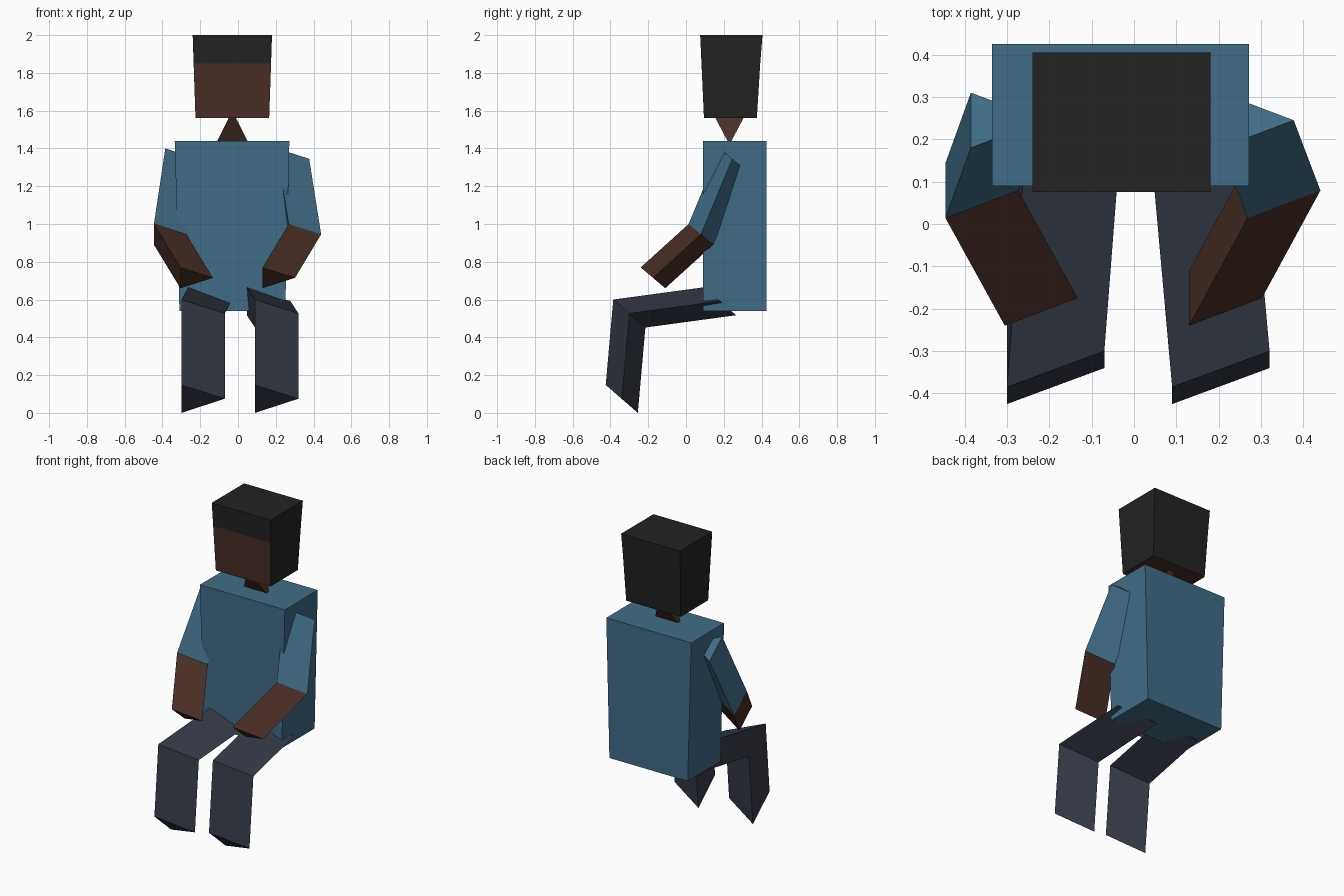
import bpy, bmesh
from mathutils import Vector

cube = bpy.data.objects.get("Cube")
if cube:
    bpy.data.objects.remove(cube, do_unlink=True)


def material(name, rgb):
    m = bpy.data.materials.new(name)
    m.use_nodes = True
    m.diffuse_color = (*rgb, 1)
    m.node_tree.nodes["Principled BSDF"].inputs["Base Color"].default_value = (*rgb, 1)
    return m


SHIRT = material("blue shirt", (0.051, 0.152, 0.238))
SKIN = material("brown skin", (0.064, 0.028, 0.019))
HAIR = material("black hair", (0.016, 0.016, 0.016))
TROUSERS = material("dark grey trousers", (0.036, 0.043, 0.063))


def loft(name, rings, mats, rule=None):
    """Join equal-sided rings into a closed flat-shaded solid.
    rule(segment, side) gives the material slot; end caps use the end segments."""
    bm = bmesh.new()
    loops = [[bm.verts.new(p) for p in ring] for ring in rings]
    n, last = len(loops[0]), len(loops) - 2
    pick = rule or (lambda seg, side: 0)
    for s, (lo, hi) in enumerate(zip(loops, loops[1:])):
        for i in range(n):
            j = (i + 1) % n
            bm.faces.new((lo[i], lo[j], hi[j], hi[i])).material_index = pick(s, i)
    bm.faces.new(loops[0]).material_index = pick(0, "start")
    bm.faces.new(loops[-1]).material_index = pick(last, "end")
    bmesh.ops.recalc_face_normals(bm, faces=bm.faces)
    mesh = bpy.data.meshes.new(name)
    bm.to_mesh(mesh)
    bm.free()
    for m in mats:
        mesh.materials.append(m)
    obj = bpy.data.objects.new(name, mesh)
    bpy.context.collection.objects.link(obj)
    return obj


def rect(x0, x1, y0, y1, z):
    return [(x0, y0, z), (x1, y0, z), (x1, y1, z), (x0, y1, z)]


def limb(name, section, joints, mats, rule=None):
    """Sweep a triangular section through joint positions."""
    return loft(name, [[Vector(j) + Vector(p) for p in section] for j in joints], mats, rule)


# Torso, slightly narrower at the waist
loft("torso", [rect(-0.31, 0.25, 0.09, 0.425, 0.54),
               rect(-0.335, 0.272, 0.09, 0.425, 1.44)], [SHIRT])

# Head: skin on the lower front and underside, hair everywhere else
loft("head", [rect(-0.225, 0.165, 0.095, 0.375, 1.56),
              rect(-0.235, 0.175, 0.082, 0.393, 1.85),
              rect(-0.24, 0.18, 0.075, 0.405, 2.0)], [HAIR, SKIN],
     lambda seg, side: 1 if seg == 0 and side in (0, "start") else 0)

# Neck: wedge that twists from a crosswise edge to a lengthwise edge
bm = bmesh.new()
for p in [(-0.12, 0.23, 1.42), (0.06, 0.23, 1.42), (-0.03, 0.135, 1.6), (-0.03, 0.325, 1.6)]:
    bm.verts.new(p)
bmesh.ops.convex_hull(bm, input=bm.verts)
bmesh.ops.recalc_face_normals(bm, faces=bm.faces)
neck_mesh = bpy.data.meshes.new("neck")
bm.to_mesh(neck_mesh)
bm.free()
neck_mesh.materials.append(SKIN)
bpy.context.collection.objects.link(bpy.data.objects.new("neck", neck_mesh))

# Arms: sleeve from shoulder to elbow, bare forearm to wrist
arm_section = [(0, 0, 0), (0.172, 0.065, -0.055), (0, 0.13, -0.11)]
arms = {"right_arm": (-0.385, -0.445, -0.305), "left_arm": (0.205, 0.268, 0.13)}
for name, (shoulder, elbow, wrist) in arms.items():
    limb(name, arm_section,
         [(shoulder, 0.18, 1.4), (elbow, 0.014, 1.0), (wrist, -0.24, 0.77)],
         [SHIRT, SKIN], lambda seg, side: seg)

# Legs: thigh forward to the knee, shin down to the ground
leg_section = [(0, 0, 0), (0.23, 0.085, -0.073), (0, 0.17, -0.148)]
legs = {"right_leg": (-0.263, -0.30), "left_leg": (0.047, 0.09)}
for name, (hip, knee) in legs.items():
    limb(name, leg_section,
         [(hip, 0.095, 0.665), (knee, -0.385, 0.6), (knee, -0.425, 0.148)],
         [TROUSERS])
